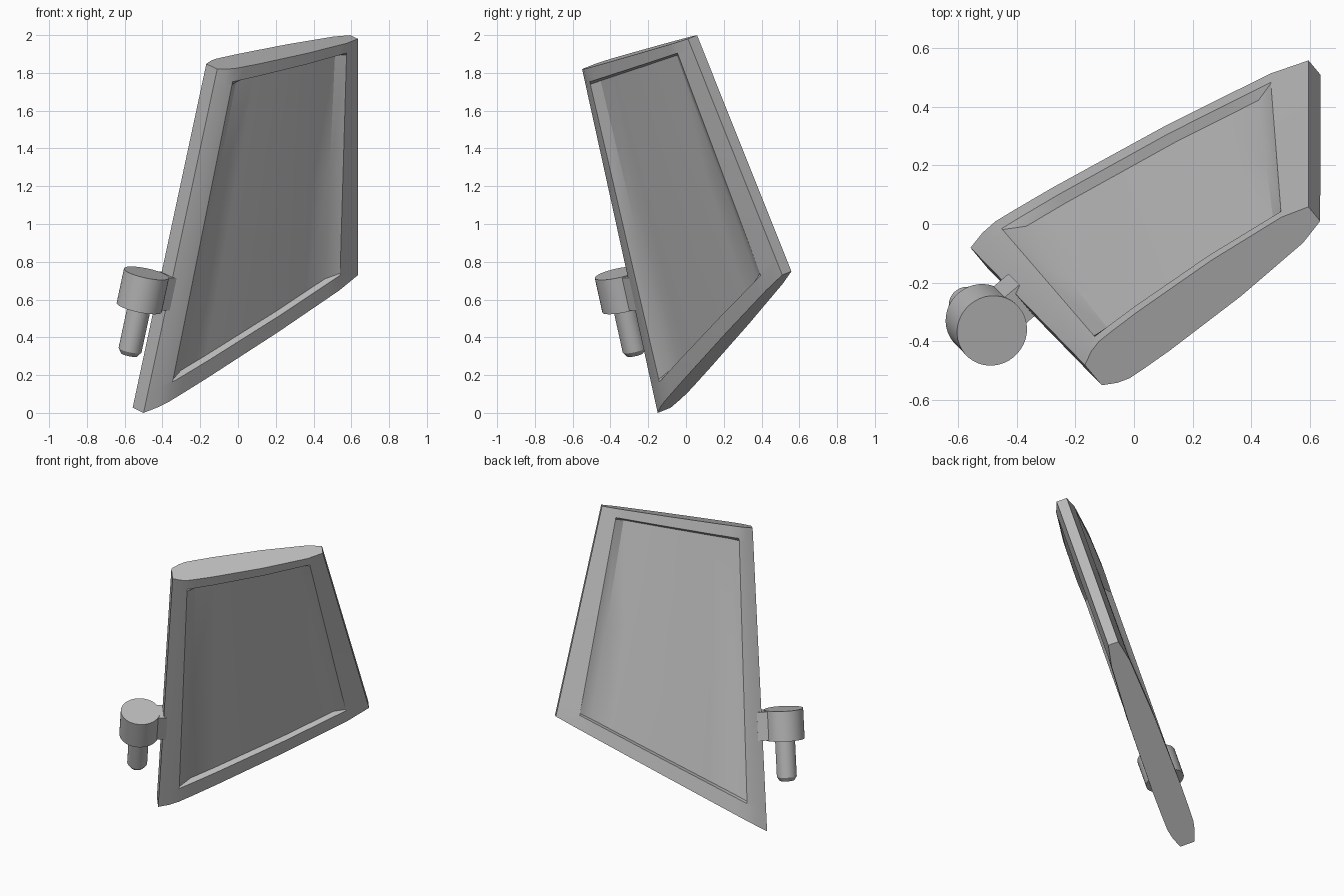
import bpy, bmesh, math
from mathutils import Vector, Matrix

old = bpy.data.objects.get("Cube")
if old:
    bpy.data.objects.remove(old, do_unlink=True)

grey = bpy.data.materials.new("plain grey")
grey.use_nodes = True
COLOR = (0.5, 0.5, 0.5, 1)
grey.diffuse_color = COLOR
grey.node_tree.nodes["Principled BSDF"].inputs["Base Color"].default_value = COLOR

# Tilted frame: local x runs up the leading edge, y along the chord, z is the blade normal
origin = Vector((-0.5, -0.15, 0.0))
up = Vector((0.39, -0.40, 1.82)).normalized()
normal = up.cross(Vector((0.745, 0.56, 0.16))).normalized()
chord = normal.cross(up)
frame = Matrix.Translation(origin) @ Matrix((up, chord, normal)).transposed().to_4x4()

# Blade outline (x, y) and half thickness along the chord
LOW_LEAD, LOW_TRAIL = Vector((0, 0)), Vector((0.792, 1.277))
TOP_LEAD, TOP_TRAIL = Vector((1.904, 0)), Vector((2.092, 0.927))
SECTION = [(0, .047), (.05, .073), (.10, .087), (.27, .09), (.6, .083), (.9, .06), (1, .033)]
INSET = 0.035


def half_thickness(s):
    for (a, ha), (b, hb) in zip(SECTION, SECTION[1:]):
        if s <= b:
            return ha + (hb - ha) * (s - a) / (b - a)


def finish(name, bm):
    bmesh.ops.remove_doubles(bm, verts=bm.verts, dist=1e-5)
    bmesh.ops.recalc_face_normals(bm, faces=bm.faces)
    mesh = bpy.data.meshes.new(name)
    bm.to_mesh(mesh)
    bm.free()
    mesh.materials.append(grey)
    obj = bpy.data.objects.new(name, mesh)
    obj.matrix_world = frame
    bpy.context.collection.objects.link(obj)
    bpy.ops.object.select_all(action='DESELECT')
    obj.select_set(True)
    bpy.context.view_layer.objects.active = obj
    bpy.ops.object.shade_smooth_by_angle(angle=math.radians(30))
    return obj


# Blade: two skins with a recessed panel each, joined around the rim
cols = [0, .05, .095, .15, .27, .43, .6, .75, .845, .9, 1]
rows = [0, .06, .068, .5, .952, .96, 1]
bm = bmesh.new()


def skin(side):
    grid = []
    for t in rows:
        line = []
        for s in cols:
            p = LOW_LEAD.lerp(LOW_TRAIL, s).lerp(TOP_LEAD.lerp(TOP_TRAIL, s), t)
            h = half_thickness(s)
            if cols[3] <= s <= cols[-3] and rows[2] <= t <= rows[-3]:
                h -= INSET
            line.append(bm.verts.new((p.x, p.y, 0.047 - 0.014 * s + side * h)))
        grid.append(line)
    for a, b in zip(grid, grid[1:]):
        for i in range(len(cols) - 1):
            bm.faces.new((a[i], a[i + 1], b[i + 1], b[i]))
    return grid


front, back = skin(-1), skin(1)
for k in (0, -1):
    # End caps
    bm.faces.new(front[k] + back[k][::-1])
    # Leading and trailing strips
    for j in range(len(rows) - 1):
        bm.faces.new((front[j][k], front[j + 1][k], back[j + 1][k], back[j][k]))
finish("blade", bm)

# Hinge pin, made of lathed steps (height, radius)
PIN_Y, PIN_Z, SIDES = -0.142, 0.05, 40


def lathe(name, steps):
    bm = bmesh.new()
    rings = []
    for x, r in steps:
        angles = [2 * math.pi * i / SIDES for i in range(SIDES)]
        rings.append([bm.verts.new((x, PIN_Y + r * math.cos(a), PIN_Z + r * math.sin(a)))
                      for a in angles])
    for a, b in zip(rings, rings[1:]):
        for i in range(SIDES):
            j = (i + 1) % SIDES
            bm.faces.new((a[i], a[j], b[j], b[i]))
    bm.faces.new(rings[0])
    bm.faces.new(rings[-1])
    finish(name, bm)


lathe("hinge_head", [(0.565, 0.122), (0.755, 0.122)])
lathe("hinge_pin", [(0.305, 0.045), (0.33, 0.062), (0.60, 0.062)])

# Lug joining the hinge head to the blade
bm = bmesh.new()
bmesh.ops.create_cube(bm, size=1)
bmesh.ops.scale(bm, vec=(0.18, 0.17, 0.12), verts=bm.verts)
bmesh.ops.translate(bm, vec=(0.66, -0.055, PIN_Z), verts=bm.verts)
finish("hinge_lug", bm)
